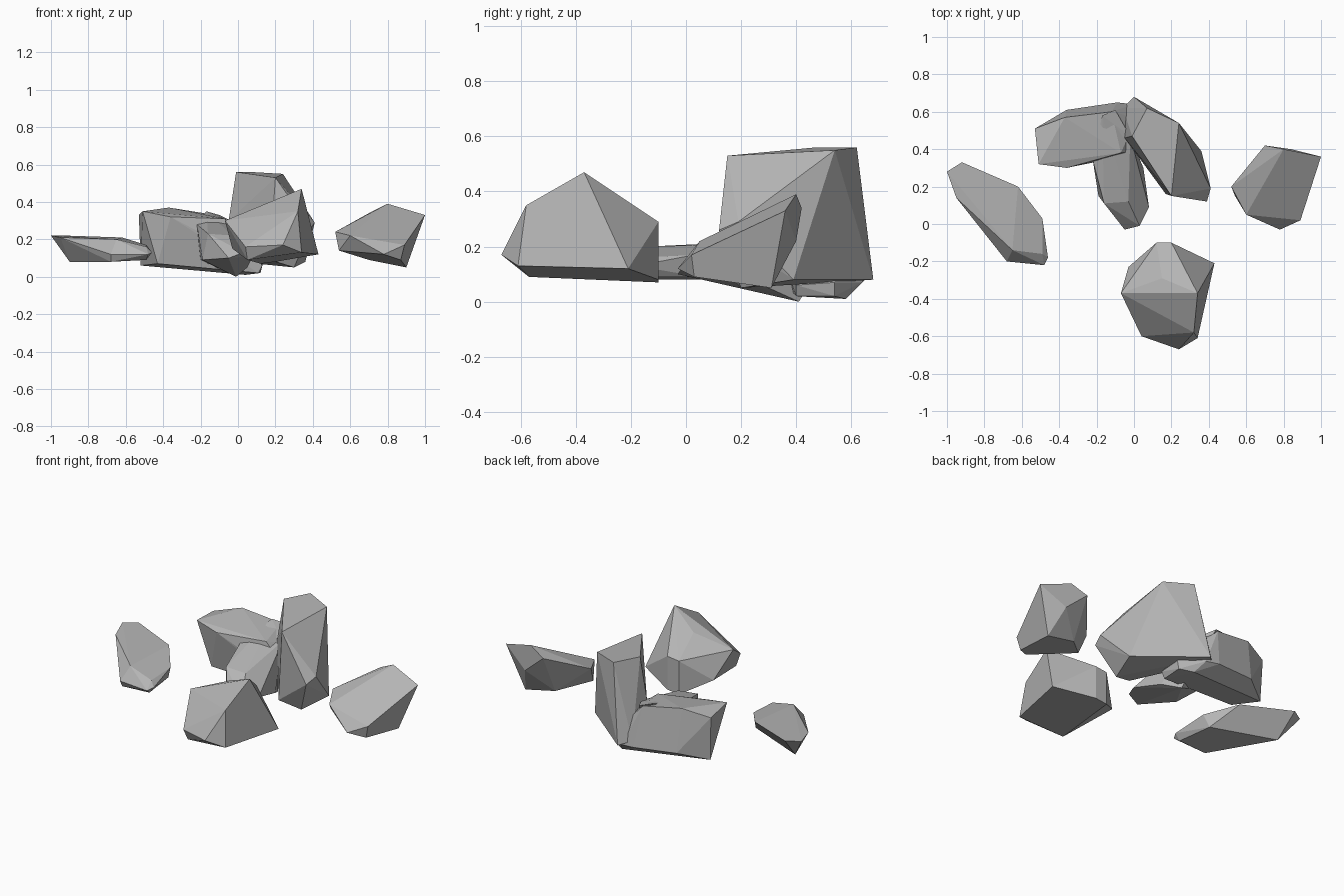
import bpy
import bmesh
import math
from mathutils import Vector

# Remove the default object if the scene has it
default_object = bpy.data.objects.get("Cube")
if default_object:
    bpy.data.objects.remove(default_object, do_unlink=True)

# One grey stone material
stone = bpy.data.materials.new("grey_stone")
stone_colour = (0.46, 0.46, 0.46, 1.0)
stone.use_nodes = True
stone.diffuse_color = stone_colour
for node in stone.node_tree.nodes:
    if node.type == "BSDF_PRINCIPLED":
        node.inputs["Base Color"].default_value = stone_colour
        node.inputs["Roughness"].default_value = 0.9


def make_rock(name, *corners):
    """Build a chiselled rock as the convex hull of its corners (in hundredths)."""
    mesh = bpy.data.meshes.new(name)
    bm = bmesh.new()
    for corner in corners:
        bm.verts.new(Vector(corner) / 100)

    # Wrap the corners and drop any that fall inside
    hull = bmesh.ops.convex_hull(bm, input=bm.verts, use_existing_faces=False)
    inside = hull["geom_interior"] + hull["geom_unused"]
    loose = {item for item in inside if isinstance(item, bmesh.types.BMVert)}
    bmesh.ops.delete(bm, geom=list(loose), context="VERTS")

    # Merge nearly coplanar triangles into broad flat facets
    bmesh.ops.dissolve_limit(
        bm,
        angle_limit=math.radians(5),
        verts=bm.verts,
        edges=bm.edges,
    )
    bmesh.ops.recalc_face_normals(bm, faces=bm.faces)
    bm.to_mesh(mesh)
    bm.free()

    mesh.materials.append(stone)
    rock = bpy.data.objects.new(name, mesh)
    bpy.context.scene.collection.objects.link(rock)
    return rock


# Low elongated slab on the far right side
make_rock(
    "flat_side_rock",
    # upper face
    (-100, 28, 22),
    (-92, 33, 22),
    (-62, 20, 21),
    (-49, 3, 17),
    (-49, -16, 16),
    (-65, -14, 20),
    (-95, 14, 21),
    # front edge
    (-46, -18, 13),
    (-48, -22, 12),
    (-68, -20, 12),
    # underside
    (-90, 20, 8),
    (-68, -18, 8),
    (-49, -18, 9),
    (-52, 5, 9),
)

# Peaked boulder at the front
make_rock(
    "front_boulder",
    # peak and shoulders
    (34, -37, 47),
    (32, -58, 35),
    (15, -29, 38),
    (-7, -37, 30),
    (20, -10, 29),
    (12, -10, 28),
    # waist
    (4, -60, 16),
    (24, -67, 17),
    (34, -61, 13),
    (43, -21, 12),
    (-3, -23, 15),
    # underside
    (5, -57, 9),
    (12, -10, 7),
    (20, -10, 8),
)

# Wedge-shaped boulder on the far left side
make_rock(
    "left_side_boulder",
    # upper face
    (52, 20, 24),
    (70, 42, 34),
    (80, 40, 39),
    (100, 36, 33),
    (89, 2, 17),
    (60, 5, 22),
    # lower rim
    (78, -3, 12),
    (54, 15, 14),
    (84, 40, 22),
    # underside
    (90, 31, 5),
    (70, 30, 9),
    (87, 3, 9),
)

# Tall upright block
make_rock(
    "tall_rock",
    # top
    (-1, 47, 56),
    (7, 62, 56),
    (24, 54, 55),
    (20, 15, 53),
    # middle
    (41, 19, 29),
    (39, 12, 26),
    (-5, 46, 30),
    # base
    (36, 39, 8),
    (0, 68, 8),
    (-6, 62, 10),
    (17, 16, 9),
    (30, 20, 5),
)

# Broad block at the back, with a low toe reaching under the tall block
make_rock(
    "broad_back_rock",
    # top
    (-51, 32, 35),
    (-53, 51, 33),
    (-37, 57, 37),
    (-12, 60, 33),
    (-3, 47, 28),
    (-7, 38, 31),
    (-36, 30, 32),
    # base
    (-43, 35, 7),
    (-52, 50, 6),
    (-36, 61, 10),
    (-9, 65, 8),
    (-20, 37, 5),
    # toe
    (13, 40, 6),
    (13, 54, 7),
    (11, 40, 2),
    (12, 54, 2),
    (4, 58, 1),
    (0, 64, 7),
)

# Sloping slab lying between the larger rocks
make_rock(
    "middle_slab",
    # front tip
    (-5, -3, 10),
    (3, -1, 13),
    (8, 9, 11),
    (-16, 11, 23),
    (-3, 12, 22),
    (-19, 15, 9),
    # raised back
    (-22, 34, 28),
    (-2, 47, 29),
    (-17, 58, 35),
    (-10, 61, 33),
    # underside
    (5, 30, 5),
    (-20, 34, 9),
    (-1, 41, 0),
)
